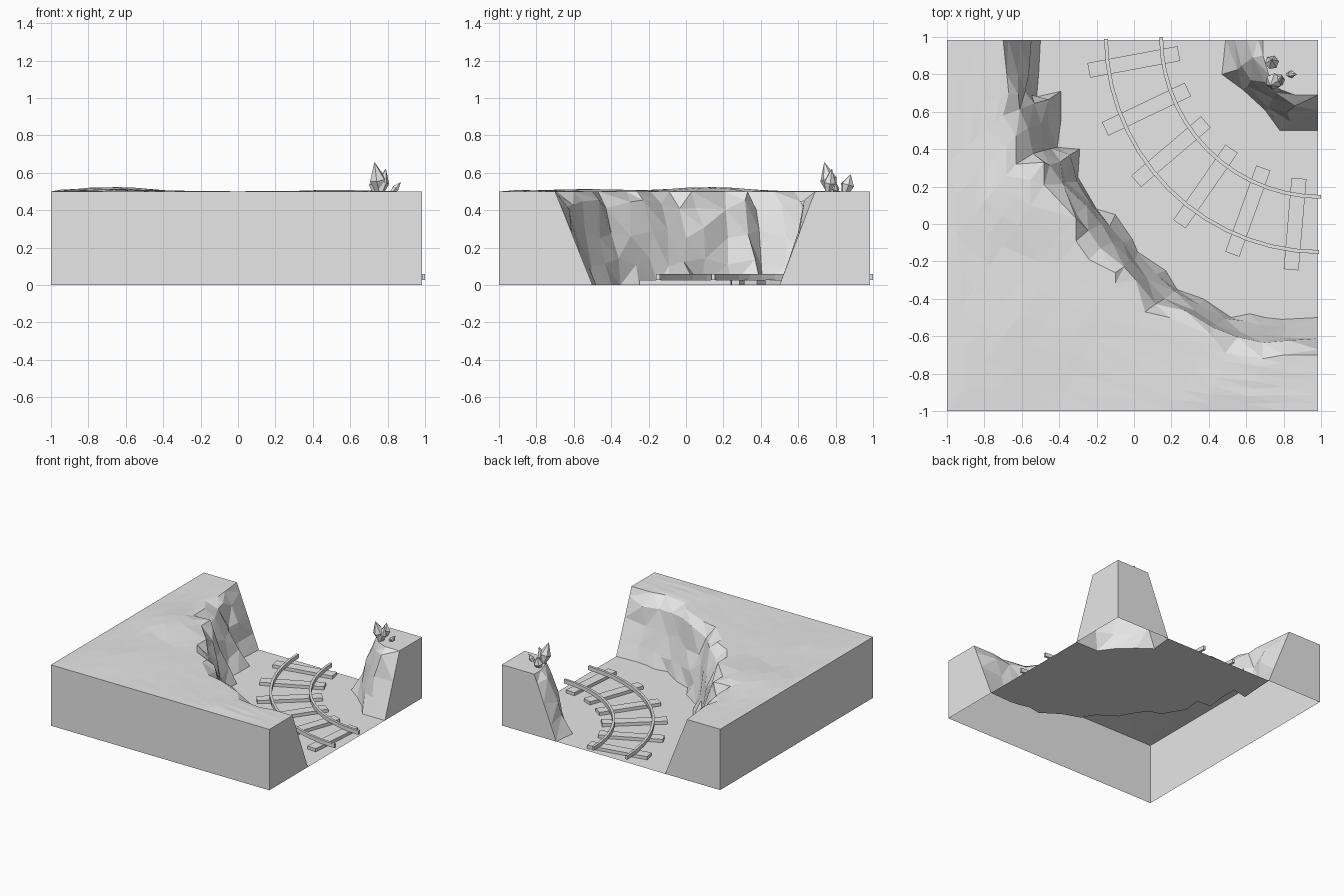
import bpy, bmesh, math, random
from mathutils import Vector

random.seed(4)
if "Cube" in bpy.data.objects:
    bpy.data.objects.remove(bpy.data.objects["Cube"], do_unlink=True)

# One plain stone colour
stone = bpy.data.materials.new("stone_grey")
stone.use_nodes = True
stone.diffuse_color = (0.8, 0.8, 0.8, 1)
stone.node_tree.nodes["Principled BSDF"].inputs["Base Color"].default_value = stone.diffuse_color

EDGE = 0.985
TOP = 0.5


def finish(name, bm):
    mesh = bpy.data.meshes.new(name)
    bm.to_mesh(mesh)
    bm.free()
    mesh.materials.append(stone)
    obj = bpy.data.objects.new(name, mesh)
    bpy.context.collection.objects.link(obj)
    return obj


def skin(bm, rows, closed=False):
    """Bridge neighbouring rows of vertices with quads."""
    for low, high in zip(rows, rows[1:]):
        count = len(low)
        for i in range(count if closed else count - 1):
            j = (i + 1) % count
            bm.faces.new((low[i], low[j], high[j], high[i]))


def hill(x, y, cx, cy, size, height):
    return height * math.exp(-((x - cx) ** 2 + (y - cy) ** 2) / size ** 2)


def ground_height(x, y):
    return (hill(x, y, -0.68, 0.12, 0.26, 0.024) + hill(x, y, -0.62, -0.55, 0.3, 0.012)
            + hill(x, y, 0.5, -0.85, 0.25, 0.007) + random.uniform(-0.002, 0.002))


def build_cliff(name, foot, rim, outer, steps):
    """Open-bottomed rock: craggy wall, rolling top, sheer outer sides."""
    bm = bmesh.new()
    last = len(foot) - 1
    rows = []
    # Craggy wall from foot to rim
    for z, across in ((0, 0), (0.12, 0.22), (0.28, 0.42), (0.43, 0.68), (TOP, 1)):
        row = []
        for i in range(last + 1):
            inner = 0 < i < last
            a, b = Vector(foot[i]), Vector(rim[i])
            p = a.lerp(b, across if inner else z / TOP)
            h = z
            if inner and 0 < z < TOP:
                # Soften the middle of the wall so crags stand out
                nxt = Vector(foot[i + 1]).lerp(Vector(rim[i + 1]), across)
                prv = Vector(foot[i - 1]).lerp(Vector(rim[i - 1]), across)
                p = p * 0.6 + (nxt + prv) * 0.2
                p += Vector((random.uniform(-1, 1), random.uniform(-1, 1))) * 0.02
                h += random.uniform(-0.03, 0.03)
            row.append(bm.verts.new((p.x, p.y, h)))
        rows.append(row)
    # Rolling top
    for s in range(1, steps + 1):
        t = s / steps
        row = []
        for i in range(last + 1):
            p = Vector(rim[i]).lerp(Vector(outer[i]), t)
            h = TOP
            if 0 < i < last and s < steps:
                h += max(0, ground_height(p.x, p.y))
            row.append(bm.verts.new((p.x, p.y, h)))
        rows.append(row)
    # Outer sides
    rows.append([bm.verts.new((x, y, 0)) for x, y in outer])
    skin(bm, rows)
    # End sides
    for i in (0, last):
        bm.faces.new([row[i] for row in rows])
    bmesh.ops.remove_doubles(bm, verts=bm.verts, dist=0.0005)
    bmesh.ops.recalc_face_normals(bm, faces=bm.faces)
    bmesh.ops.triangulate(bm, faces=bm.faces)
    return finish(name, bm)


# Main cliff
cliff_foot = [(-0.5, EDGE), (-0.51, 0.8), (-0.52, 0.68), (-0.39, 0.71), (-0.39, 0.56),
              (-0.41, 0.41), (-0.29, 0.4), (-0.3, 0.25), (-0.2, 0.08), (-0.1, 0.05),
              (-0.01, -0.08), (0.02, -0.15), (0.17, -0.25), (0.23, -0.35), (0.37, -0.4),
              (0.52, -0.5), (0.62, -0.48), (0.7, -0.5), (0.79, -0.51), (EDGE, -0.5)]
cliff_rim = [(-0.7, EDGE), (-0.68, 0.8), (-0.67, 0.7), (-0.7, 0.58), (-0.63, 0.47),
             (-0.63, 0.32), (-0.48, 0.33), (-0.48, 0.21), (-0.31, 0.03), (-0.31, -0.09),
             (-0.24, -0.19), (-0.1, -0.26), (-0.1, -0.32), (0.06, -0.47), (0.19, -0.5),
             (0.42, -0.6), (0.49, -0.69), (0.69, -0.72), (0.8, -0.7), (EDGE, -0.7)]
span = 1 + EDGE
cliff_outer = [(-1, EDGE - span * i / 9) for i in range(9)]
cliff_outer += [(-1 + span * i / 10, -1) for i in range(11)]
build_cliff("main_cliff", cliff_foot, cliff_rim, cliff_outer, 7)

# Corner cliff
corner_foot = [(0.49, EDGE), (0.47, 0.8), (0.58, 0.72), (0.7, 0.61), (0.78, 0.5), (EDGE, 0.5)]
corner_rim = [(0.69, EDGE), (0.69, 0.9), (0.72, 0.8), (0.78, 0.72), (0.86, 0.69), (EDGE, 0.69)]
build_cliff("corner_cliff", corner_foot, corner_rim, [(EDGE, EDGE)] * len(corner_foot), 1)

# Canyon floor
bm = bmesh.new()
floor = bm.faces.new([bm.verts.new((x, y, 0)) for x, y in cliff_foot + corner_foot[::-1]])
floor.normal_update()
if floor.normal.z < 0:
    floor.normal_flip()
bmesh.ops.triangulate(bm, faces=[floor])
finish("canyon_floor", bm)


# Curved rails
def build_rail(name, radius, reach, segments=14):
    bm = bmesh.new()
    rows = []
    for k in range(segments + 1):
        a = reach + (math.pi / 2 - 2 * reach) * k / segments
        rows.append([bm.verts.new((1 - r * math.cos(a), 1 - r * math.sin(a), z))
                     for r, z in ((radius - 0.01, 0.026), (radius + 0.01, 0.026),
                                  (radius + 0.01, 0.058), (radius - 0.01, 0.058))])
    skin(bm, rows, closed=True)
    bm.faces.new(rows[0])
    bm.faces.new(rows[-1])
    bmesh.ops.recalc_face_normals(bm, faces=bm.faces)
    finish(name, bm)


build_rail("outer_rail", 1.15, 0.01)
build_rail("inner_rail", 0.855, 0)

# Sleepers under the rails
for k in range(6):
    angle = math.radians(7.6 + 14.9 * k)
    bm = bmesh.new()
    bmesh.ops.create_cube(bm, size=1)
    bmesh.ops.scale(bm, vec=(0.49, 0.08, 0.026), verts=bm.verts)
    sleeper = finish(f"sleeper_{k + 1}", bm)
    sleeper.location = (1 - 1.01 * math.cos(angle), 1 - 1.01 * math.sin(angle), 0.013)
    sleeper.rotation_euler.z = angle + math.radians(3)


# Crystal cluster on the corner cliff
def build_crystal(name, base, tip, radius, sides=6):
    base, tip = Vector(base), Vector(tip)
    turn = (tip - base).to_track_quat("Z", "Y")
    bm = bmesh.new()
    rows = []
    for t, r in ((0, 0.5), (0.45, 1), (1, 0.04)):
        ring = []
        for i in range(sides):
            a = math.tau * i / sides
            offset = turn @ Vector((math.cos(a), math.sin(a), 0))
            ring.append(bm.verts.new(base.lerp(tip, t) + offset * radius * r))
        rows.append(ring)
    skin(bm, rows, closed=True)
    bm.faces.new(rows[0])
    bm.faces.new(rows[-1])
    bmesh.ops.recalc_face_normals(bm, faces=bm.faces)
    finish(name, bm)


build_crystal("tall_crystal", (0.76, 0.78, 0.49), (0.73, 0.74, 0.655), 0.045)
build_crystal("leaning_crystal", (0.76, 0.76, 0.49), (0.79, 0.78, 0.62), 0.035)
build_crystal("back_crystal", (0.74, 0.85, 0.49), (0.735, 0.88, 0.59), 0.038)
build_crystal("small_crystal", (0.82, 0.8, 0.49), (0.87, 0.8, 0.55), 0.02)
